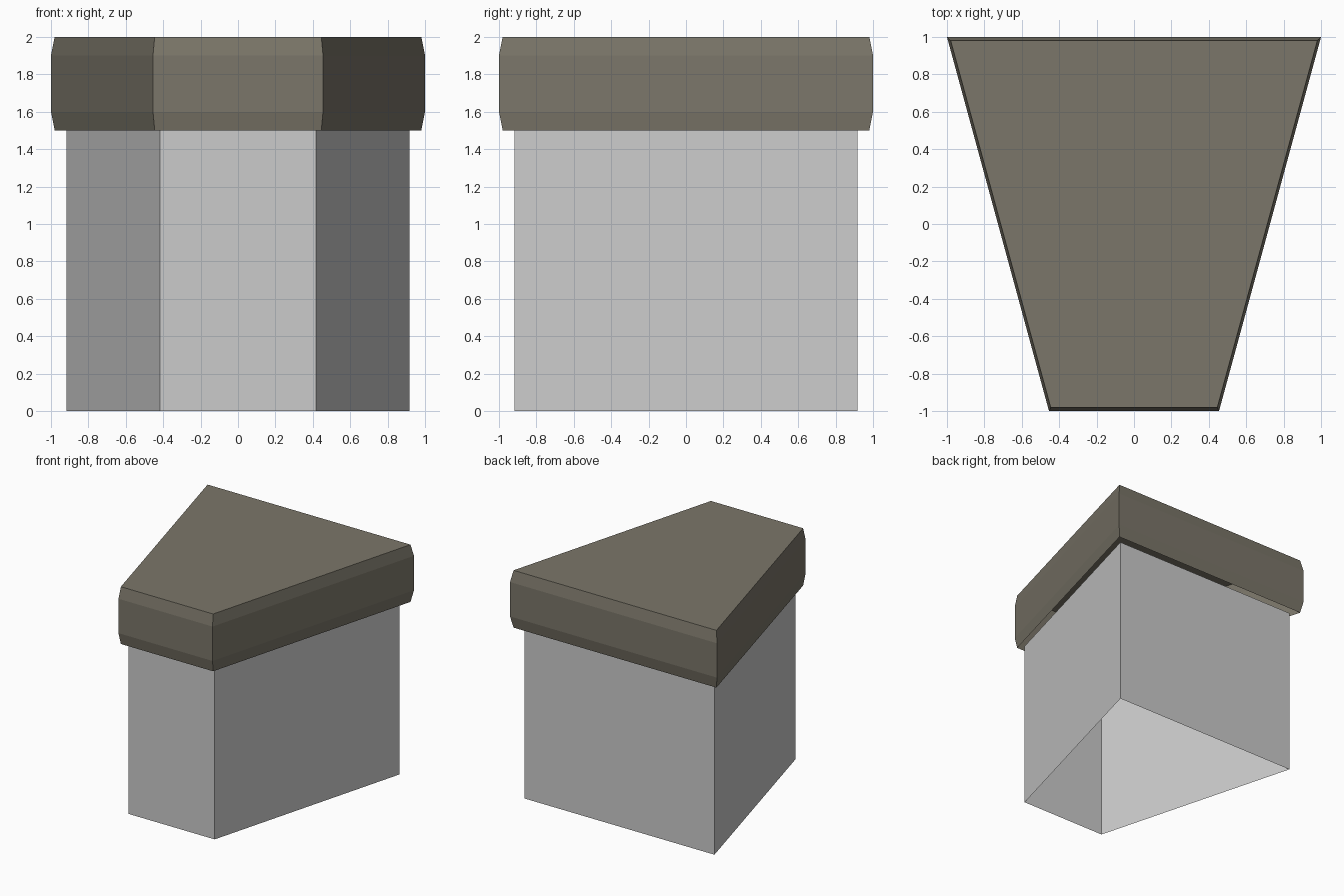
import bpy

if "Cube" in bpy.data.objects:
    bpy.data.objects.remove(bpy.data.objects["Cube"])


def trapezoid_shell(name, rings, cap_top=False):
    """Stack scaled copies of the trapezoid outline; rings are (z, scale)."""
    outline = [(-5 / 11, -1), (5 / 11, -1), (1, 1), (-1, 1)]
    verts = [(x * s, y * s, z) for z, s in rings for x, y in outline]
    faces = []
    for r in range(len(rings) - 1):
        for i in range(4):
            j = (i + 1) % 4
            faces.append((r * 4 + i, r * 4 + j, r * 4 + 4 + j, r * 4 + 4 + i))
    if cap_top:
        last = (len(rings) - 1) * 4
        faces.append(tuple(range(last, last + 4)))
    mesh = bpy.data.meshes.new(name)
    mesh.from_pydata(verts, [], faces)
    obj = bpy.data.objects.new(name, mesh)
    bpy.context.collection.objects.link(obj)
    return obj


# Plain walls, open at the bottom and top
trapezoid_shell("base_walls", [(0, 11 / 12), (1.5, 11 / 12)])

# Chamfered cap, open underneath
cap = trapezoid_shell("cap", [(1.5, 0.98), (1.6, 1), (1.9, 1), (2, 0.98)], cap_top=True)
mat = bpy.data.materials.new("dark_stone")
mat.diffuse_color = (0.198, 0.182, 0.142, 1)
mat.use_nodes = True
mat.node_tree.nodes["Principled BSDF"].inputs["Base Color"].default_value = mat.diffuse_color
cap.data.materials.append(mat)
